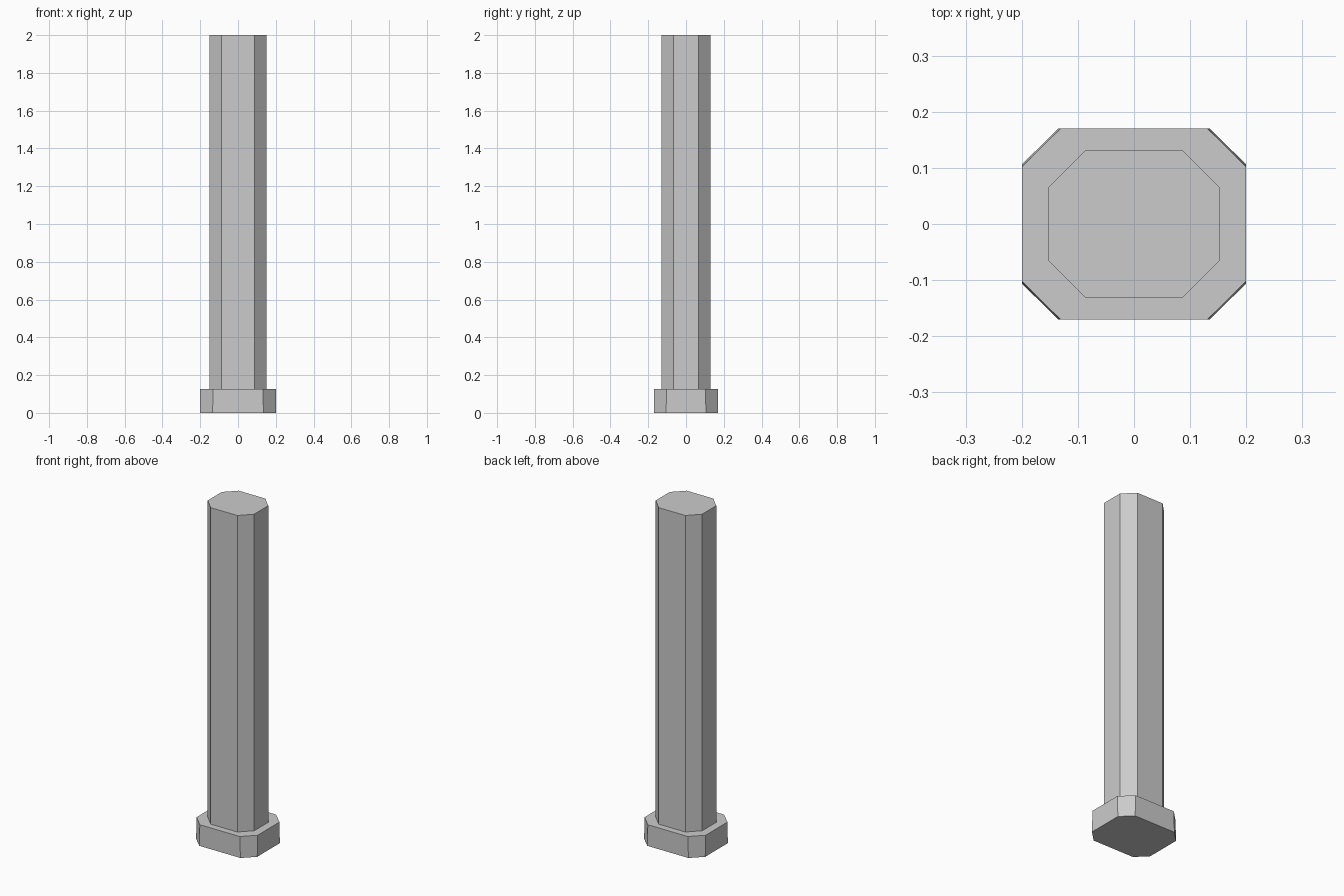
import bpy, bmesh

if "Cube" in bpy.data.objects:
    bpy.data.objects.remove(bpy.data.objects["Cube"])


def octagon(hx, hy, cx, cy, z):
    """Chamfered rectangle: half sizes hx, hy; flats end at cx, cy."""
    return [(hx, -cy, z), (hx, cy, z), (cx, hy, z), (-cx, hy, z),
            (-hx, cy, z), (-hx, -cy, z), (-cx, -hy, z), (cx, -hy, z)]


def prism(name, bottom, top):
    bm = bmesh.new()
    lo = [bm.verts.new(p) for p in bottom]
    hi = [bm.verts.new(p) for p in top]
    bm.faces.new(lo[::-1])
    bm.faces.new(hi)
    n = len(lo)
    for i in range(n):
        j = (i + 1) % n
        bm.faces.new((lo[i], lo[j], hi[j], hi[i]))
    mesh = bpy.data.meshes.new(name)
    bm.to_mesh(mesh)
    bm.free()
    obj = bpy.data.objects.new(name, mesh)
    bpy.context.collection.objects.link(obj)
    return obj


BASE_H = 0.126

# Foot block, its corner chamfers leaning in slightly towards the top
prism("column_base",
      octagon(0.2, 0.17, 0.135, 0.106, 0),
      octagon(0.2, 0.17, 0.131, 0.102, BASE_H))

# Straight eight-sided shaft
shaft = (0.152, 0.131, 0.087, 0.066)
prism("column_shaft", octagon(*shaft, BASE_H), octagon(*shaft, 2.0))
